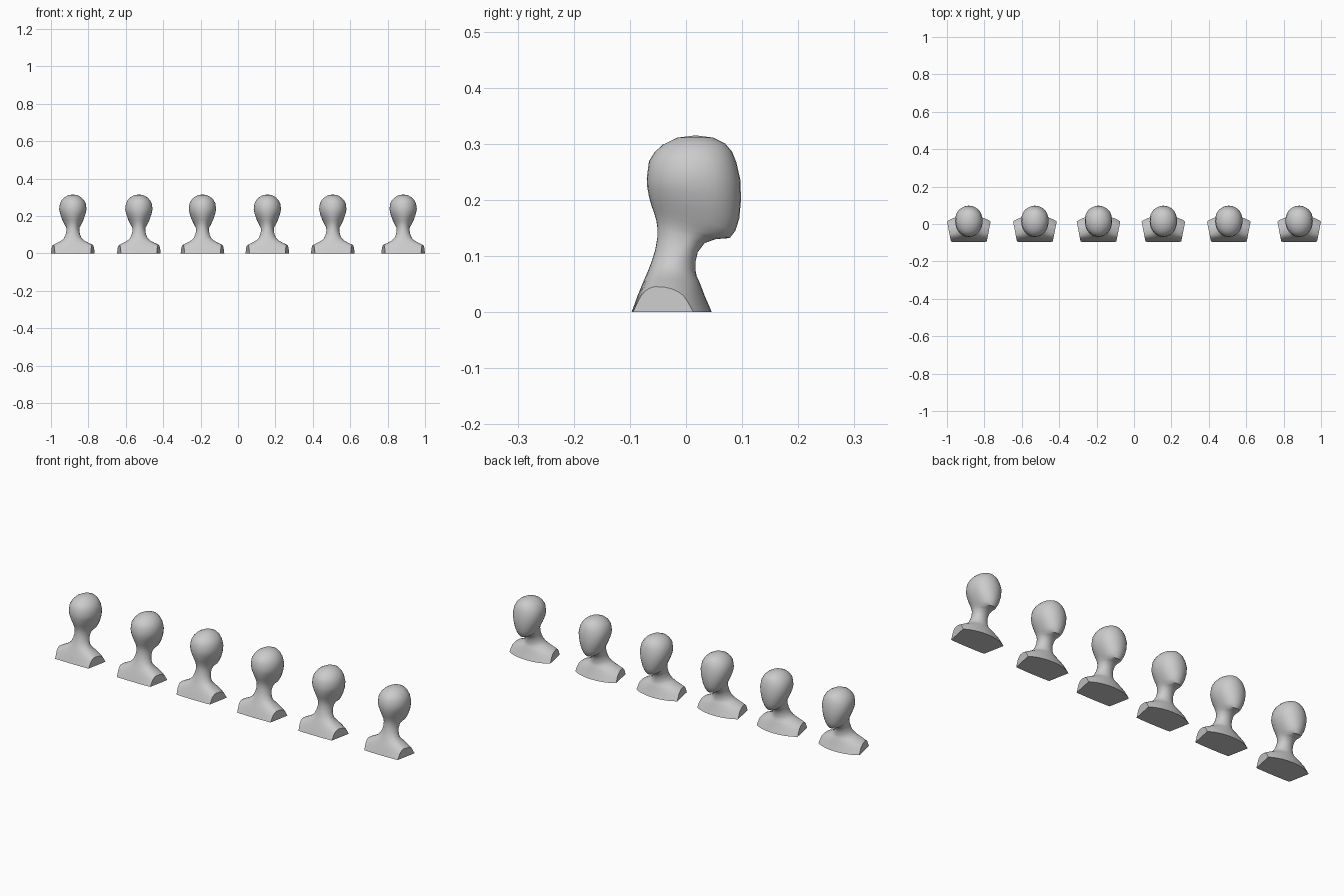
import bpy, bmesh, math
from mathutils import Vector

if "Cube" in bpy.data.objects:
    bpy.data.objects.remove(bpy.data.objects["Cube"])

SEG = 32

# Tilted cross-sections, bottom to top: back y, back z, front y, front z, half width
RINGS = [
    (-.097, .000, .046, .000, .152),
    (-.086, .030, .033, .030, .130),
    (-.079, .047, .027, .046, .103),
    (-.074, .059, .023, .056, .080),
    (-.068, .073, .019, .064, .060),
    (-.062, .088, .017, .074, .047),
    (-.055, .110, .017, .090, .039),
    (-.051, .133, .021, .107, .035),
    (-.051, .150, .033, .123, .035),
    (-.053, .164, .053, .130, .038),
    (-.058, .180, .078, .132, .044),
    (-.062, .191, .088, .145, .050),
    (-.066, .206, .095, .167, .059),
    (-.069, .222, .098, .200, .068),
    (-.070, .238, .097, .235, .073),
    (-.066, .269, .090, .266, .069),
    (-.056, .285, .082, .286, .059),
    (-.042, .298, .070, .300, .046),
    (-.015, .311, .048, .311, .025),
]


def ring_points(yb, zb, yf, zf, hw):
    # widest line moves from the shoulders forward to the middle of the head
    k = min(1, zb / .22)
    ys = -.044 + .058 * k * k * (3 - 2 * k)
    # squarer back on the bust, slightly flat face on the head
    back_power = min(1, .18 + .9 * (zb / .088) ** 1.5)
    front_power = 1 - .2 * max(0, 1 - ((zb - .222) / .075) ** 2)
    for i in range(SEG):
        t = 2 * math.pi * i / SEG
        s = math.sin(t)
        if s >= 0:
            y = ys + (yf - ys) * s ** front_power
        else:
            y = ys - (ys - yb) * (-s) ** back_power
        yield hw * math.cos(t), y, zb + (zf - zb) * (y - yb) / (yf - yb)


# Loft the bust, neck and head as one skin
bm = bmesh.new()
loops = [[bm.verts.new(p) for p in ring_points(*r)] for r in RINGS]
for a, b in zip(loops, loops[1:]):
    for i in range(SEG):
        j = (i + 1) % SEG
        bm.faces.new((a[i], a[j], b[j], b[i]))
crown = bm.verts.new((0, .017, .315))
for i in range(SEG):
    bm.faces.new((loops[-1][i], loops[-1][(i + 1) % SEG], crown))
bm.faces.new(loops[0][::-1])

# Flat slanted shoulder ends
for side in (1, -1):
    bmesh.ops.bisect_plane(
        bm, geom=bm.verts[:] + bm.edges[:] + bm.faces[:], dist=1e-6,
        plane_co=Vector((side * .117, .015, 0)),
        plane_no=Vector((side * .112, -.022, 0)).normalized(), clear_outer=True)
    bmesh.ops.holes_fill(bm, edges=[e for e in bm.edges if e.is_boundary], sides=0)
bmesh.ops.recalc_face_normals(bm, faces=bm.faces[:])

mesh = bpy.data.meshes.new("mannequin_head")
bm.to_mesh(mesh)
bm.free()
grey = bpy.data.materials.new("light grey")
grey.diffuse_color = (.6, .6, .6, 1)
grey.use_nodes = True
grey.node_tree.nodes["Principled BSDF"].inputs["Base Color"].default_value = grey.diffuse_color
mesh.materials.append(grey)

# Six identical heads in a row
for n, x in enumerate((-.883, -.53, -.19, .157, .507, .883)):
    ob = bpy.data.objects.new(f"mannequin_head_{n + 1}", mesh)
    ob.location.x = x
    bpy.context.collection.objects.link(ob)
    if n == 0:
        bpy.context.view_layer.objects.active = ob
        ob.select_set(True)
        bpy.ops.object.shade_smooth_by_angle(angle=math.radians(40))
        ob.select_set(False)
